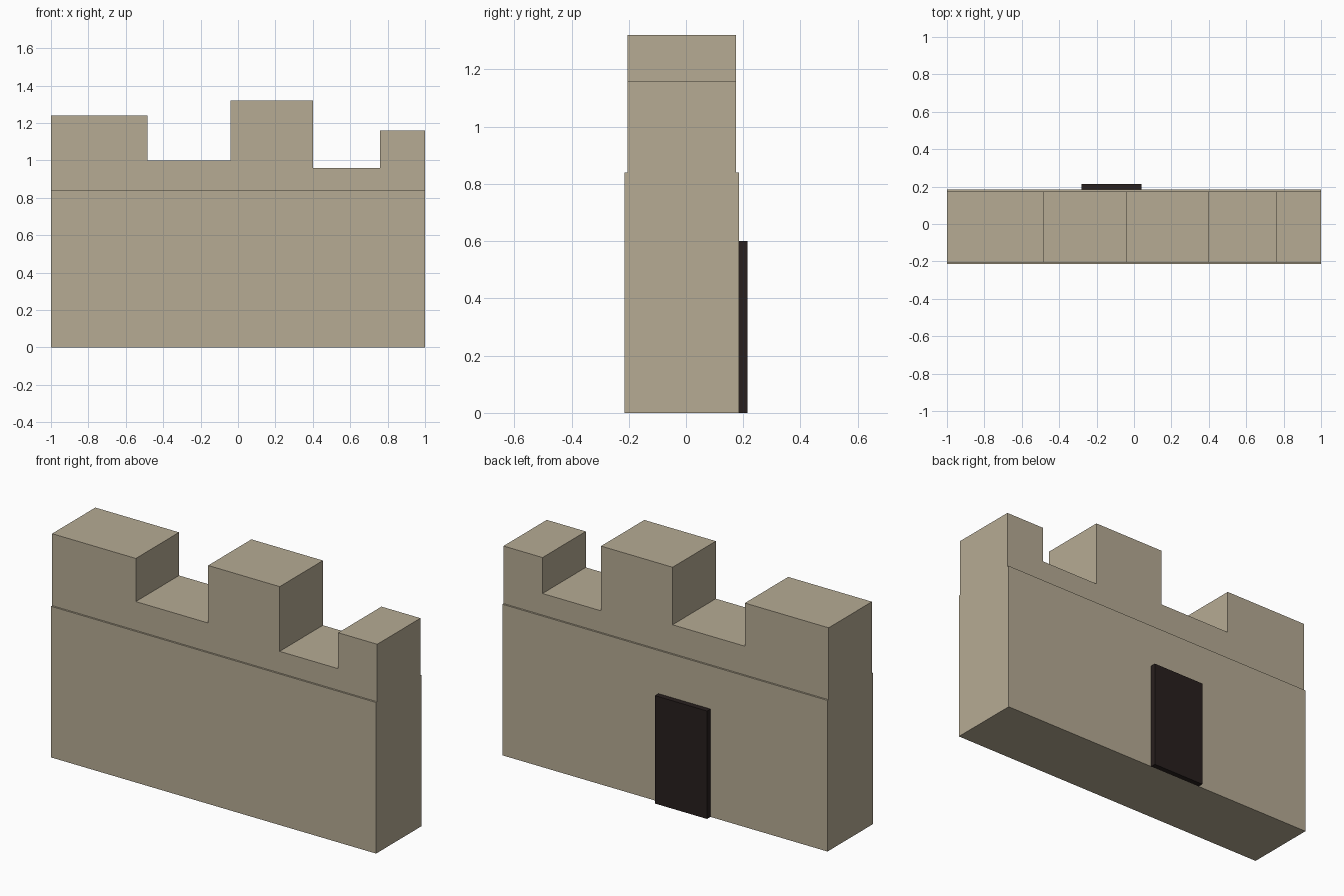
import bpy
import bmesh

# Remove the default cube
cube = bpy.data.objects.get("Cube")
if cube:
    bpy.data.objects.remove(cube, do_unlink=True)


def material(name, rgb):
    mat = bpy.data.materials.new(name)
    mat.use_nodes = True
    mat.diffuse_color = (*rgb, 1)
    mat.node_tree.nodes["Principled BSDF"].inputs["Base Color"].default_value = (*rgb, 1)
    return mat


def extrude_profile(name, outline, y_front, y_back, mat):
    """Extrude an (x, z) outline from y_front to y_back."""
    bm = bmesh.new()
    face = bm.faces.new([bm.verts.new((x, y_front, z)) for x, z in outline])
    result = bmesh.ops.extrude_face_region(bm, geom=[face])
    moved = [v for v in result["geom"] if isinstance(v, bmesh.types.BMVert)]
    bmesh.ops.translate(bm, verts=moved, vec=(0, y_back - y_front, 0))
    bmesh.ops.recalc_face_normals(bm, faces=bm.faces)
    mesh = bpy.data.meshes.new(name)
    bm.to_mesh(mesh)
    bm.free()
    mesh.materials.append(mat)
    obj = bpy.data.objects.new(name, mesh)
    bpy.context.collection.objects.link(obj)
    return obj


def rectangle(x0, x1, z0, z1):
    return [(x0, z0), (x1, z0), (x1, z1), (x0, z1)]


stone = material("sandy_stone", (0.468, 0.407, 0.296))
dark_wood = material("dark_wood", (0.021, 0.014, 0.013))

FRONT, BACK, LEDGE, INSET = -0.215, 0.185, 0.84, 0.01

# Lower wall
extrude_profile("wall_base", rectangle(-1, 1, 0, LEDGE), FRONT, BACK, stone)

# Slightly thinner broken battlement: each step is (left x, right x, top z)
steps = [(-1, -0.485, 1.24), (-0.485, -0.04, 1.0), (-0.04, 0.4, 1.32),
         (0.4, 0.76, 0.96), (0.76, 1, 1.16)]
outline = [(1, LEDGE), (-1, LEDGE)]
for left, right, top in steps:
    outline += [(left, top), (right, top)]
extrude_profile("battlement", outline, FRONT + INSET, BACK - INSET, stone)

# Door on the back of the wall
extrude_profile("door", rectangle(-0.28, 0.04, 0, 0.6), BACK, BACK + 0.03, dark_wood)
